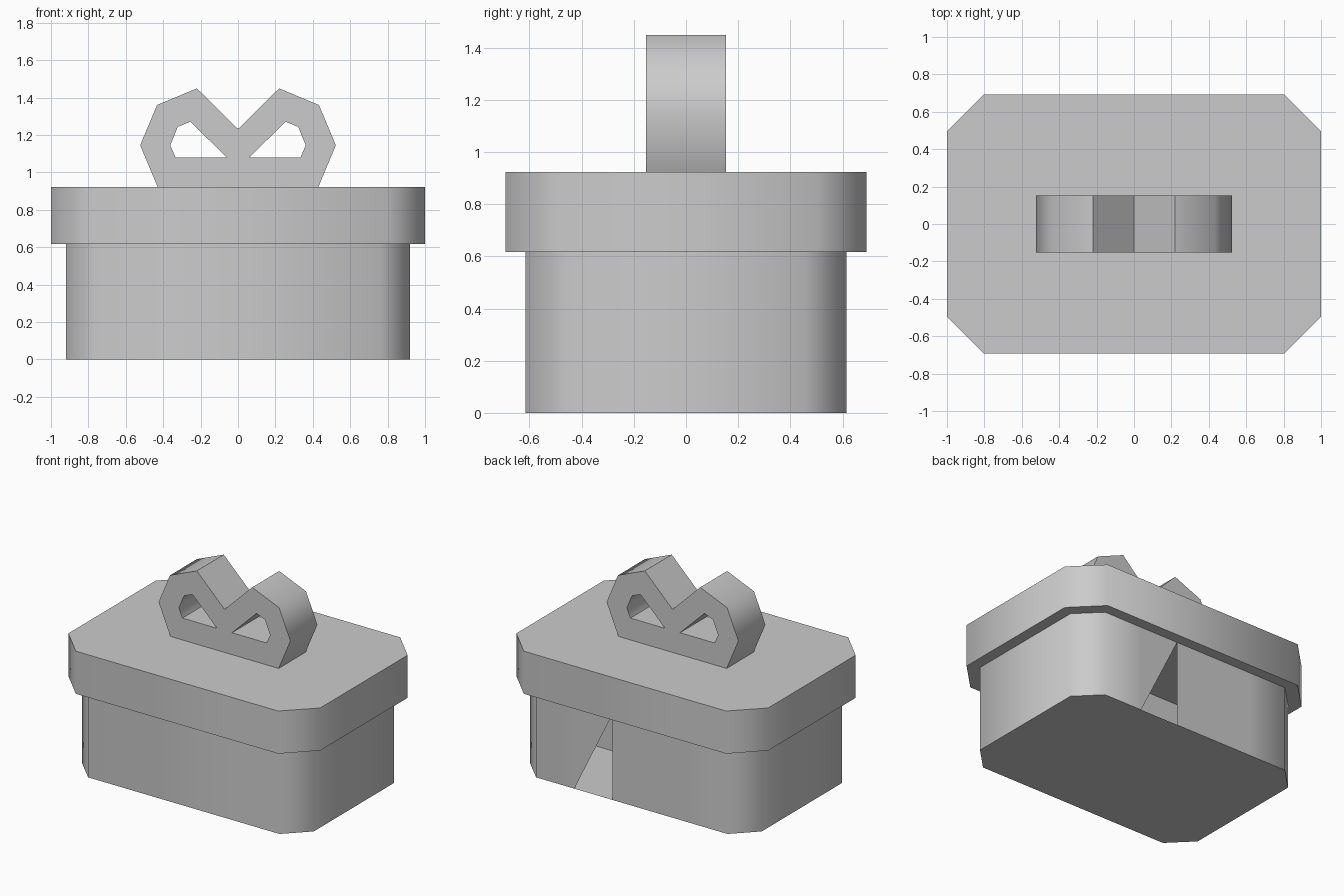
import bpy, bmesh, math

if "Cube" in bpy.data.objects:
    bpy.data.objects.remove(bpy.data.objects["Cube"])


def octagon(hx, hy, c):
    """Rectangle with cut corners, counter-clockwise, back edge starting at index 3."""
    return [(-hx + c, -hy), (hx - c, -hy), (hx, -hy + c), (hx, hy - c),
            (hx - c, hy), (-hx + c, hy), (-hx, hy - c), (-hx, -hy + c)]


def smooth(ob, degrees=60):
    bpy.ops.object.select_all(action='DESELECT')
    ob.select_set(True)
    bpy.context.view_layer.objects.active = ob
    bpy.ops.object.shade_smooth_by_angle(angle=math.radians(degrees))


def prism(name, ring, z0, z1, top=True, torn=None):
    """Extruded ring; wall number `torn` loses its lower triangle."""
    bm = bmesh.new()
    low = [bm.verts.new((x, y, z0)) for x, y in ring]
    high = [bm.verts.new((x, y, z1)) for x, y in ring]
    bm.faces.new(low[::-1])
    if top:
        bm.faces.new(high)
    n = len(ring)
    for i in range(n):
        j = (i + 1) % n
        if i == torn:
            bm.faces.new((low[i], high[j], high[i]))
        else:
            bm.faces.new((low[i], low[j], high[j], high[i]))
    mesh = bpy.data.meshes.new(name)
    bm.to_mesh(mesh)
    bm.free()
    ob = bpy.data.objects.new(name, mesh)
    bpy.context.collection.objects.link(ob)
    smooth(ob)
    return ob


# Box: back wall split in five panels, one of them half open
ring = octagon(0.92, 0.615, 0.16)
back = [(0.76 - 1.52 * k / 5, 0.615) for k in range(1, 5)]
prism("box", ring[:5] + back + ring[5:], 0, 0.617, top=False, torn=5)

# Divider inside the box, seen through the gap
bpy.ops.mesh.primitive_plane_add(size=1, location=(0, 0, 0.308), rotation=(math.pi / 2, 0, 0))
divider = bpy.context.object
divider.name = "inner_divider"
divider.scale = (1.83, 0.612, 1)

# Lid
prism("lid", octagon(1.0, 0.692, 0.197), 0.617, 0.923)

# Bow: front outline with two loop holes, given depth
half = [(-0.43, 0.923), (-0.523, 1.145), (-0.433, 1.36), (-0.22, 1.449)]
outline = half + [(0, 1.232)] + [(-x, z) for x, z in reversed(half)]
hole = [(-0.06, 1.08), (-0.334, 1.08), (-0.362, 1.145), (-0.322, 1.243), (-0.255, 1.271)]
curve = bpy.data.curves.new("bow", 'CURVE')
curve.dimensions = '2D'
curve.fill_mode = 'BOTH'
curve.extrude = 0.153
for pts in (outline, hole, [(-x, z) for x, z in hole]):
    spline = curve.splines.new('POLY')
    spline.points.add(len(pts) - 1)
    for p, (x, z) in zip(spline.points, pts):
        p.co = (x, z, 0, 1)
    spline.use_cyclic_u = True
bow = bpy.data.objects.new("bow", curve)
bpy.context.collection.objects.link(bow)
bow.rotation_euler.x = math.pi / 2
bpy.ops.object.select_all(action='DESELECT')
bow.select_set(True)
bpy.context.view_layer.objects.active = bow
bpy.ops.object.convert(target='MESH')
bow = bpy.context.object
bm = bmesh.new()
bm.from_mesh(bow.data)
bmesh.ops.remove_doubles(bm, verts=bm.verts, dist=0.0005)
bmesh.ops.recalc_face_normals(bm, faces=bm.faces)
bm.to_mesh(bow.data)
bm.free()
smooth(bow)
